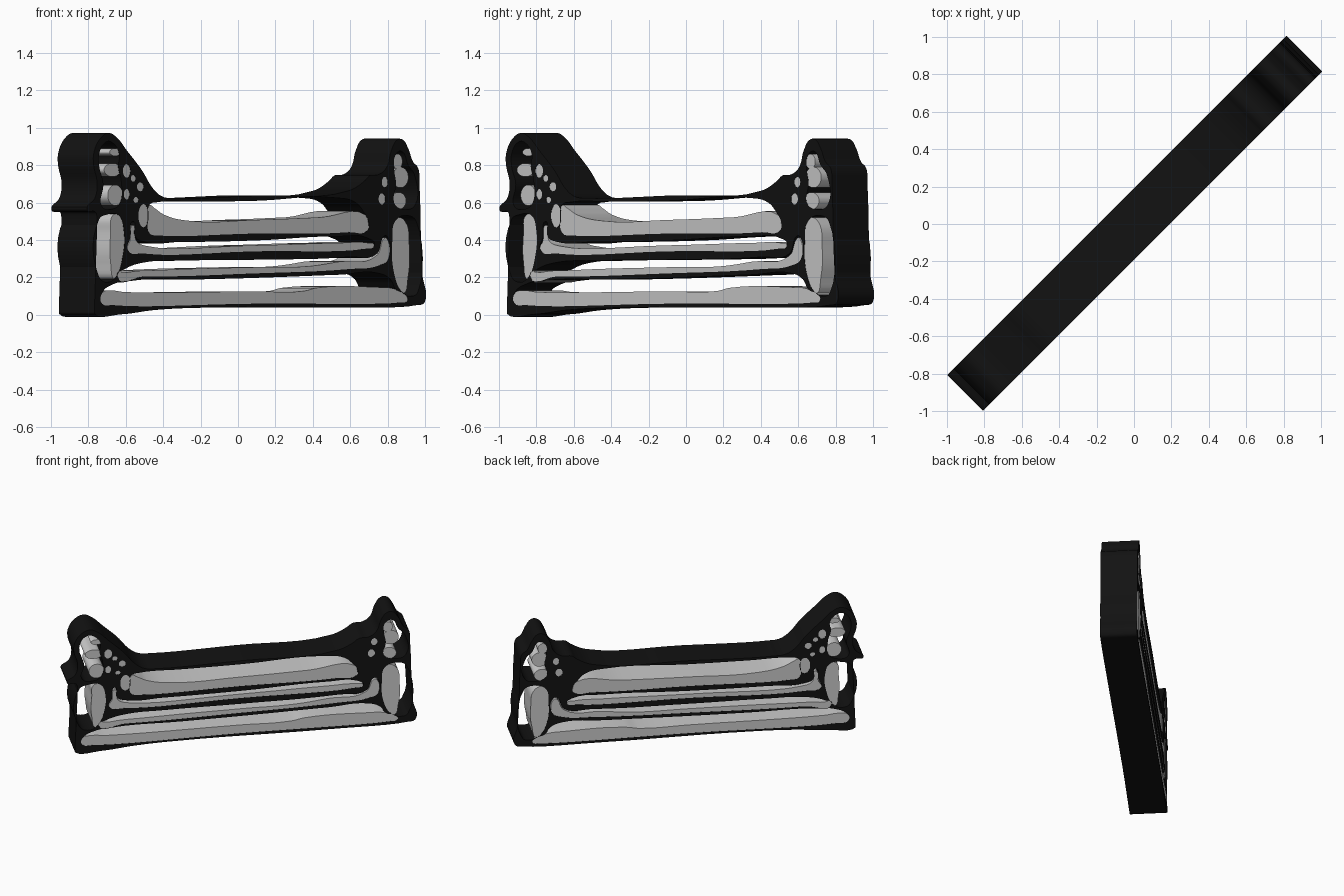
import bpy, math
from mathutils import Matrix

R2 = math.sqrt(2)
# local x runs along the diagonal, local y is up, local z is the thickness
PLACE = Matrix(((1/R2, 0, 1/R2, 0), (1/R2, 0, -1/R2, 0), (0, 1, 0, 0), (0, 0, 0, 1)))

black = bpy.data.materials.new("black_frame")
black.diffuse_color = (0.006, 0.006, 0.006, 1)


def ring(cx, cz, rx, rz):
    return [(cx + rx*math.cos(i*math.pi/4), cz + rz*math.sin(i*math.pi/4)) for i in range(8)]


def slab(name, loops, half, mat=None):
    """Extrude smooth closed outlines (inner loops become holes)."""
    cu = bpy.data.curves.new(name + "_outline", 'CURVE')
    cu.dimensions, cu.fill_mode = '2D', 'BOTH'
    cu.extrude, cu.resolution_u = half, 6
    for pts in loops:
        sp = cu.splines.new('BEZIER')
        sp.bezier_points.add(len(pts) - 1)
        sp.use_cyclic_u = True
        for bp, (s, z) in zip(sp.bezier_points, pts):
            bp.co = (s*R2, z, 0)
            bp.handle_left_type = bp.handle_right_type = 'AUTO'
    tmp = bpy.data.objects.new(name + "_tmp", cu)
    bpy.context.collection.objects.link(tmp)
    dg = bpy.context.evaluated_depsgraph_get()
    me = bpy.data.meshes.new_from_object(tmp.evaluated_get(dg))
    bpy.data.objects.remove(tmp)
    me.transform(PLACE)
    me.materials.clear()
    if mat:
        me.materials.append(mat)
    ob = bpy.data.objects.new(name, me)
    bpy.context.collection.objects.link(ob)
    bpy.ops.object.select_all(action='DESELECT')
    ob.select_set(True)
    bpy.context.view_layer.objects.active = ob
    bpy.ops.object.shade_smooth_by_angle(angle=math.radians(35))
    return ob


# outer silhouette of the frame
outline = [(-.86, .005), (-.862, .03), (-.85, .53), (-.857, .55), (-.903, .562), (-.86, .625),
           (-.848, .70), (-.868, .81), (-.865, .87), (-.83, .945), (-.785, .972), (-.74, .945),
           (-.69, .88), (-.61, .775), (-.545, .67), (-.50, .633), (-.44, .625), (0, .638),
           (.50, .665), (.58, .715), (.61, .745), (.66, .752), (.70, .79), (.725, .88),
           (.755, .935), (.785, .938), (.815, .89), (.84, .82), (.868, .785), (.875, .70),
           (.89, .22), (.904, .07), (.86, .052), (.45, .04), (-.35, .037), (-.55, .025), (-.72, .003)]

# long openings between the rails
seat_gap = [(-.568, .588), (-.53, .602), (-.30, .605), (0, .61), (.44, .625), (.535, .60),
            (.58, .545), (.605, .49), (.60, .455), (.50, .442), (0, .435), (-.52, .425), (-.57, .44), (-.578, .52)]
upper_gap = [(-.685, .35), (-.67, .415), (-.655, .50), (-.645, .42), (-.60, .392), (-.40, .39), (0, .398), (.45, .42),
             (.60, .41), (.635, .375), (.58, .353), (0, .34), (-.60, .328)]
lower_gap = [(-.74, .21), (-.70, .245), (-.60, .28), (-.40, .29), (0, .295), (.50, .31), (.65, .33),
             (.685, .42), (.703, .42), (.71, .30), (.66, .265), (.50, .245), (0, .222), (-.60, .205)]
base_gap = [(-.828, .07), (-.82, .12), (-.76, .165), (-.68, .182), (-.30, .19), (0, .198), (.45, .215),
            (.66, .222), (.72, .19), (.75, .135), (.80, .11), (.812, .08), (.77, .066), (0, .06), (-.76, .052)]

# end openings beside the thin outer walls
left_tall = [(-.84, .21), (-.838, .51), (-.80, .535), (-.73, .53), (-.705, .45), (-.71, .32), (-.75, .20), (-.80, .175)]
left_high = [(-.825, .585), (-.815, .70), (-.838, .80), (-.835, .87), (-.80, .925), (-.765, .92),
             (-.73, .86), (-.735, .79), (-.72, .72), (-.725, .60), (-.77, .565)]
right_tall = [(.865, .12), (.858, .50), (.82, .53), (.745, .50), (.73, .40), (.74, .22), (.78, .125), (.83, .10)]
right_high = [(.853, .59), (.848, .75), (.815, .80), (.78, .875), (.745, .85), (.74, .78),
              (.75, .70), (.74, .60), (.79, .565)]

# small oval inlays in the two end panels
ovals = [(-.69, .77, .02, .036), (-.617, .685, .018, .024), (-.69, .645, .015, .028),
         (-.60, .53, .027, .062), (-.64, .615, .013, .016), (-.655, .73, .013, .018),
         (.69, .71, .016, .028), (.675, .62, .018, .03)]

holes = [seat_gap, upper_gap, lower_gap, base_gap, left_tall, left_high, right_tall, right_high]
slab("bench_frame", [outline] + holes + [ring(*o) for o in ovals], .1345, black)

# grey fills along the lower part of each long opening
fills = {
    "seat_fill": [(-.568, .585), (-.54, .57), (-.488, .535), (-.354, .503), (0, .508), (.35, .522), (.585, .535),
                  (.603, .49), (.60, .45), (.50, .437), (0, .43), (-.52, .42), (-.57, .435), (-.578, .51)],
    "upper_fill": [(-.685, .35), (-.67, .40), (-.655, .48), (-.64, .40), (-.58, .368), (0, .372), (.45, .385),
                   (.60, .385), (.633, .373), (.58, .349), (0, .336), (-.60, .324)],
    "lower_fill": [(-.74, .21), (-.68, .228), (-.50, .24), (0, .255), (.28, .26), (.45, .285), (.65, .32),
                   (.688, .41), (.701, .41), (.71, .30), (.66, .26), (.50, .241), (0, .218), (-.60, .20)],
    "base_fill": [(-.828, .07), (-.82, .118), (-.78, .13), (-.70, .122), (0, .126), (.26, .128),
                  (.33, .145), (.65, .148), (.74, .14), (.80, .11), (.812, .078), (.77, .062), (0, .056), (-.76, .048)],
    "left_panel_fill": [(-.75, .19), (-.775, .28), (-.775, .44), (-.765, .53), (-.73, .533), (-.703, .45), (-.708, .32)],
    "right_panel_fill": [(.79, .115), (.815, .20), (.822, .36), (.80, .50), (.755, .515), (.728, .40), (.738, .22)],
}
for name, pts in fills.items():
    slab(name, [pts], .133)

for i, o in enumerate(ovals):
    slab("oval_inlay_%d" % i, [ring(o[0], o[1], o[2] + .002, o[3] + .002)], .133)

# rounded grey tabs reaching into the high end openings
tabs = [(-.75, .64, .04, .055), (-.765, .775, .045, .035), (-.75, .87, .03, .02),
        (.775, .735, .042, .055), (.765, .61, .04, .045), (.76, .82, .025, .04)]
for i, t in enumerate(tabs):
    slab("end_tab_%d" % i, [ring(*t)], .133)
